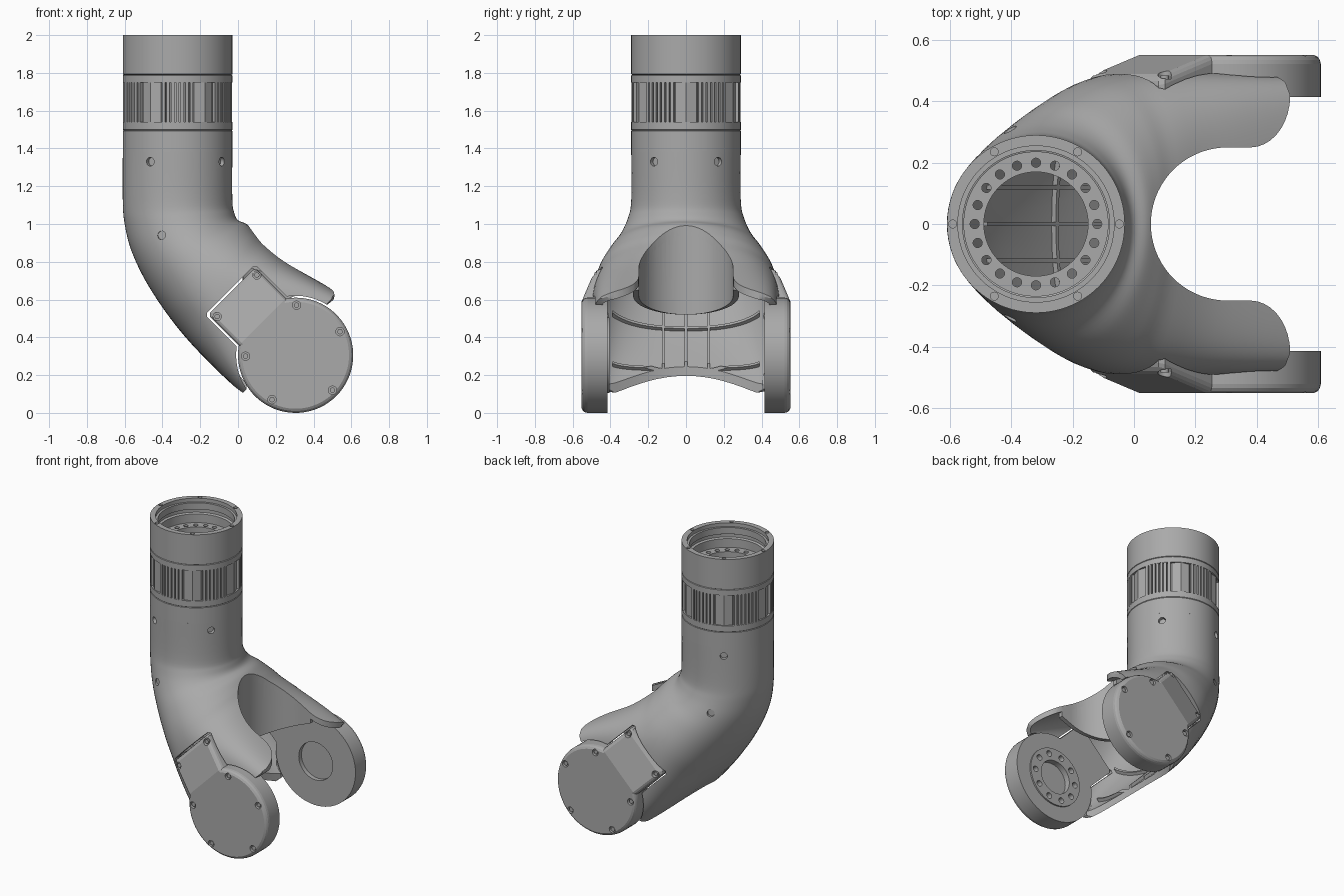
import bpy, bmesh
from math import sin, cos, asin, pi, radians, copysign
from mathutils import Vector, Matrix

if "Cube" in bpy.data.objects:
    bpy.data.objects.remove(bpy.data.objects["Cube"])

GREY = (0.4, 0.4, 0.4, 1)
mat = bpy.data.materials.new("plain grey")
mat.use_nodes = True
mat.diffuse_color = GREY
mat.node_tree.nodes["Principled BSDF"].inputs["Base Color"].default_value = GREY

TUBE_X = -0.32      # tube axis
HUB = 0.305         # joint axis, both x and z, and joint radius
D = 0.7071


def add(name, bm):
    bmesh.ops.recalc_face_normals(bm, faces=bm.faces[:])
    me = bpy.data.meshes.new(name)
    bm.to_mesh(me)
    bm.free()
    ob = bpy.data.objects.new(name, me)
    bpy.context.collection.objects.link(ob)
    return ob


def rings(name, loops, caps=True, closed=False):
    """Skin a list of equal-length point loops."""
    bm = bmesh.new()
    vs = [[bm.verts.new(p) for p in loop] for loop in loops]
    n = len(vs[0])
    pairs = list(zip(vs, vs[1:])) + ([(vs[-1], vs[0])] if closed else [])
    for a, b in pairs:
        for i in range(n):
            j = (i + 1) % n
            bm.faces.new((a[i], a[j], b[j], b[i]))
    if caps and not closed:
        bm.faces.new(vs[0])
        bm.faces.new(vs[-1])
    return add(name, bm)


def bake(ob):
    dg = bpy.context.evaluated_depsgraph_get()
    me = bpy.data.meshes.new_from_object(ob.evaluated_get(dg))
    ob.modifiers.clear()
    ob.data = me


def boolean(ob, tool, op='DIFFERENCE', keep=False):
    m = ob.modifiers.new("bool", 'BOOLEAN')
    m.operation, m.solver, m.object = op, 'EXACT', tool
    bake(ob)
    if not keep:
        bpy.data.objects.remove(tool)


def pegs(items):
    """Cutter made of many cylinders: (position, direction, radius, depth)."""
    bm = bmesh.new()
    for pos, d, r, depth in items:
        rot = Vector(d).to_track_quat('Z', 'Y').to_matrix().to_4x4()
        bmesh.ops.create_cone(bm, cap_ends=True, segments=20 if r < .1 else 64, radius1=r, radius2=r,
                              depth=depth, matrix=Matrix.Translation(pos) @ rot)
    return add("cutter", bm)


def polar(r, deg, z):
    return (TUBE_X + r * cos(radians(deg)), r * sin(radians(deg)), z)


def arm(a, c, y):
    """Arm frame: a runs from the hub up the arm, c across it."""
    return (HUB + D * (c - a), y, HUB + D * (c + a))


# Body sections: lower point x, z, upper point x, z, half width, roundness
SECTIONS = [
    (-.61, 1.385, -.03, 1.385, .29, 2),
    (-.61, 1.12, -.03, 1.13, .29, 2),
    (-.60, 1.0, -.02, 1.06, .308, 2),
    (-.565, .86, .0, 1.02, .348, 2),
    (-.49, .70, .045, 1.0, .405, 2.05),
    (-.38, .53, .09, .955, .46, 2.2),
    (-.26, .38, .15, .89, .49, 2.6),
    (-.12, .235, .28, .785, .50, 4),
    (.02, .1, .53, .64, .49, 7)]


def loft(name, inset=0.0, caps=False, n=72, steps=5):
    keys = [SECTIONS[0]] + SECTIONS + [SECTIONS[-1]]
    rows = []
    for k in range(len(SECTIONS) - 1):
        p, q, r, s = keys[k:k + 4]
        for i in range(steps):
            t = i / steps
            rows.append([b + .5 * t * (c - a + t * (2*a - 5*b + 4*c - d + t * (3*(b - c) + d - a)))
                         for a, b, c, d in zip(p, q, r, s)])
    rows.append(SECTIONS[-1])
    loops = []
    for bx, bz, tx, tz, w, e in rows:
        mid = Vector(((bx + tx) / 2, 0, (bz + tz) / 2))
        up = Vector((tx - bx, 0, tz - bz)) / 2
        up *= (up.length - inset) / up.length
        loop = []
        for i in range(n):
            c, s = cos(2 * pi * i / n), sin(2 * pi * i / n)
            p = mid + up * copysign(abs(c) ** (2 / e), c)
            loop.append((p.x, (w - inset) * copysign(abs(s) ** (2 / e), s), p.z))
        loops.append(loop)
    return rings(name, loops, caps)


def shell(name, thick, inset=0.0):
    ob = loft(name, inset)
    m = ob.modifiers.new("solid", 'SOLIDIFY')
    m.thickness, m.offset = thick, -1
    bake(ob)
    return ob


def outline(d):
    """Cap outline, round with a square tab, inset by d."""
    R, H, L = HUB - d, .177 - d, .48 - d
    j = asin(H / R)
    pts = [(R * cos(j + (2*pi - 2*j) * i / 56), R * sin(j + (2*pi - 2*j) * i / 56)) for i in range(57)]
    return pts + [(L - .015, -H), (L, .015 - H), (L, H - .015), (L - .015, H)]


def mirrored(half):
    return half + [(x, -y) for x, y in reversed(half) if y > 0]


def prism_z(pts, lo, hi):
    return rings("cutter", [[(x, y, z) for x, y in pts] for z in (lo, hi)])


# Hollow forked body
body = shell("forked_body", .035)
u_arc = [(HUB - .25 * cos(radians(a)), .25 * sin(radians(a))) for a in range(0, 91, 5)]
tip = [(.38 + .13 * sin(radians(b)), .42 - .17 * cos(radians(b))) for b in range(0, 91, 10)]
boolean(body, prism_z(mirrored(u_arc + tip + [(.48, .5), (.48, .7), (.9, .7)]), .35, 1.3))
low = [(-.08 + .12 * (y / 8) ** 2, y * .05) for y in range(13)]
lower_cut = prism_z(mirrored(low + [(.9, .6)]), -.2, .36)
boolean(body, lower_cut, keep=True)
for side in (-1, 1):
    boolean(body, rings("cutter", [[arm(a, c, side * y) for a, c in outline(-.01)] for y in (.408, .7)]))
bores = [(polar(.29, g, 1.33), (cos(radians(g)), sin(radians(g)), 0), .023, .05) for g in (-36, 36, 120, -120)]
for s in (-1, 1):
    bores += [((-.41, s * .325, .94), (-.3, s, 0), .023, .06), ((.04, s * .3, .85), (.6, s * .5, .65), .023, .06)]
boolean(body, pegs(bores))

# Wall hanging under the rim of the fork
solid = loft("cutter", .002, caps=True)
line = u_arc + [(.38, .25)]
outer = [(HUB - .28 * cos(radians(a)), .28 * sin(radians(a))) for a in range(0, 91, 5)] + [(.38, .28)]


def both(pts):
    return [(x, -y) for x, y in reversed(pts[1:])] + pts


corners = []
for p, q in zip(both(line), both(outer)):
    bottom = .52 + .4 * (p[0] - .055)
    corners.append([(*p, bottom), (*q, bottom), (*q, 1.3), (*p, 1.3)])
rim = rings("fork_rim_wall", corners)
boolean(rim, solid, 'INTERSECT')

# Stiffening ribs inside the body
deep = shell("cutter", .045, .01)
spans = [(0, .9, y - .007, y + .007) for y in (-.12, 0, .12)]
spans += [(a, a + .014, -.39, .39) for a in (.2, .49)]
for a0, a1, y0, y1 in spans:
    box = [(a0, -.6), (a1, -.6), (a1, -.12), (a0, -.12)]
    rib = rings("inner_rib", [[arm(a, c, y) for a, c in box] for y in (y0, y1)])
    boolean(rib, deep, 'INTERSECT', keep=True)
    boolean(rib, lower_cut, keep=True)
for tool in (deep, lower_cut):
    bpy.data.objects.remove(tool)

# Joint caps with a sloping tab, screw recesses and an inner bearing seat
SCREWS = [(.10, .73), (-.11, .51), (.04, .30), (.31, .57), (.54, .43), (.5, .12), (.18, .07)]
for side, label in ((-1, "front"), (1, "back")):
    layers = [(0, .415), (0, .522), (.003, .535), (.01, .545), (.022, .552)]
    cap = rings(label + "_joint_cap", [[arm(a, c, side * y) for a, c in outline(d)] for d, y in layers])
    bm = bmesh.new()
    bm.from_mesh(cap.data)
    bmesh.ops.bisect_plane(bm, geom=bm.verts[:] + bm.edges[:] + bm.faces[:],
                           plane_co=arm(.25, 0, 0), plane_no=(-D, 0, D))
    for v in bm.verts:
        a = D * (v.co.z - v.co.x)
        if abs(v.co.y) > .5 and a > .25:
            v.co.y -= side * .3 * (a - .25)
    bm.to_mesh(cap.data)
    bm.free()
    holes, heads = [], []
    for x, z in SCREWS:
        y = .552 - .3 * max(0, D * (z - x) - .25)
        holes.append(((x, side * y, z), (0, 1, 0), .022, .04))
        heads.append(((x, side * (y - .016), z), (0, 1, 0), .014, .016))
    boolean(cap, pegs(holes))
    pegs(heads).name = label + "_cap_screws"
    hub = (HUB, side * .415, HUB)
    if side < 0:
        flange = pegs([(hub, (0, 1, 0), .2, .02)])
        flange.name = "bolt_flange"
        bolts = [((HUB + .16 * cos(k * pi / 5), hub[1], HUB + .16 * sin(k * pi / 5)), (0, 1, 0), .02, .06)
                 for k in range(10)]
        cutter = pegs(bolts + [(hub, (0, 1, 0), .115, .06)])
        boolean(flange, cutter, keep=True)
        boolean(cap, cutter)
    else:
        boolean(cap, pegs([(hub, (0, 1, 0), .13, .06)]))

# Turned tube with seams, recessed band, stepped mouth and inner ledge
PROFILE = [(.29, 1.385), (.29, 1.493), (.287, 1.496), (.29, 1.499), (.29, 1.54), (.262, 1.54),
           (.262, 1.75), (.29, 1.75), (.29, 1.787), (.285, 1.79), (.29, 1.793), (.29, 2),
           (.255, 2), (.255, 1.975), (.24, 1.975), (.24, 1.93), (.25, 1.925), (.25, 1.905),
           (.235, 1.9), (.235, 1.84), (.17, 1.84), (.17, 1.79), (.25, 1.79), (.25, 1.385)]
tube = rings("upper_tube", [[polar(r, 3.75 * k, z) for k in range(96)] for r, z in PROFILE], closed=True)
boolean(tube, pegs([(polar(.2, 18 * k, 1.82), (0, 0, 1), .015, .1) for k in range(20)]
                   + [(polar(.272, 60 * k, 2), (0, 0, 1), .013, .03) for k in range(6)]))

# Band of fins and faceted panels
band = []
for k in range(6):
    base = 60 * k - 90
    for j in range(-3, 4):
        band += [(r, base + 5 * j + o) for r, o in ((.268, -1.7), (.289, -1.7), (.289, 1.7), (.268, 1.7))]
    band += [(.276, base + 18.5), (.288, base + 30), (.276, base + 41.5)]
rings("finned_band", [[polar(r, g, z) for r, g in band] for z in (1.54, 1.75)], caps=False)

# Shared colour and shading
for ob in [o for o in bpy.context.scene.objects if o.type == 'MESH']:
    ob.data.materials.clear()
    ob.data.materials.append(mat)
    for f in ob.data.polygons:
        f.material_index = 0
    bpy.ops.object.select_all(action='DESELECT')
    ob.select_set(True)
    bpy.context.view_layer.objects.active = ob
    bpy.ops.object.shade_smooth_by_angle(angle=radians(12 if "joint_cap" in ob.name else 30))
